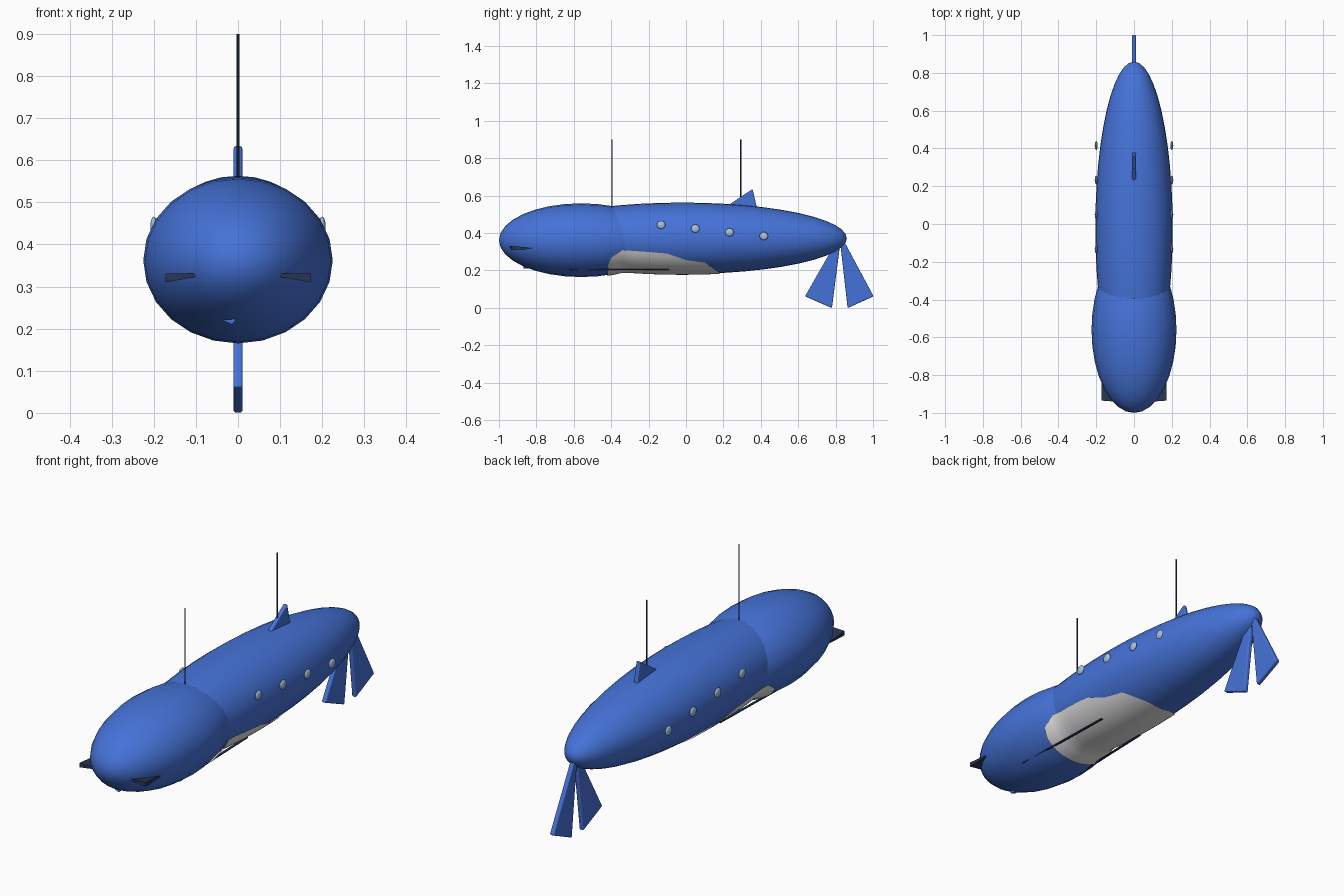
import bpy, bmesh, math

if "Cube" in bpy.data.objects:
    bpy.data.objects.remove(bpy.data.objects["Cube"])


def material(name, rgb):
    m = bpy.data.materials.new(name)
    m.diffuse_color = (*rgb, 1)
    m.use_nodes = True
    m.node_tree.nodes["Principled BSDF"].inputs["Base Color"].default_value = m.diffuse_color
    return m


BLUE = material("blue", (0.06, 0.17, 0.69))
WHITE = material("white", (0.85, 0.85, 0.85))
GLASS = material("pale blue glass", (0.40, 0.54, 0.75))
NAVY = material("dark navy", (0.022, 0.036, 0.085))


def make(name, bm, mat, smooth=False):
    bmesh.ops.recalc_face_normals(bm, faces=bm.faces)
    me = bpy.data.meshes.new(name)
    bm.to_mesh(me)
    bm.free()
    me.materials.append(mat)
    for p in me.polygons:
        p.use_smooth = smooth
    ob = bpy.data.objects.new(name, me)
    bpy.context.collection.objects.link(ob)
    return ob


def ellipsoid(name, c, r, mat, seg, rings, axis="y"):
    # sphere with its poles along the chosen axis
    bm = bmesh.new()
    bmesh.ops.create_uvsphere(bm, u_segments=seg, v_segments=rings, radius=1)
    for v in bm.verts:
        x, y, z = v.co
        p = (x, z, y) if axis == "y" else (z, x, y)
        v.co = [c[i] + r[i] * p[i] for i in range(3)]
    return make(name, bm, mat, True)


def plate(name, pts, half, mat, bevel=0.0):
    # side profile (y, z) given thickness along x
    bm = bmesh.new()
    f = bm.faces.new([bm.verts.new((-half, y, z)) for y, z in pts])
    r = bmesh.ops.extrude_face_region(bm, geom=[f])
    vs = [g for g in r["geom"] if isinstance(g, bmesh.types.BMVert)]
    bmesh.ops.translate(bm, vec=(2 * half, 0, 0), verts=vs)
    ob = make(name, bm, mat)
    if bevel:
        b = ob.modifiers.new("bevel", "BEVEL")
        b.width = bevel
        b.segments = 3
    return ob


def prism(name, top, bot, mat):
    # closed solid between two matching point loops
    bm = bmesh.new()
    t, b = [[bm.verts.new(p) for p in loop] for loop in (top, bot)]
    bm.faces.new(t)
    bm.faces.new(b[::-1])
    for i in range(len(t)):
        j = (i + 1) % len(t)
        bm.faces.new((t[i], b[i], b[j], t[j]))
    return make(name, bm, mat)


# hull: centre and radii of nose and main body
HEAD = ((0, -0.56, 0.362), (0.225, 0.44, 0.197))
BODY = ((0, -0.02, 0.372), (0.205, 0.88, 0.191))
ellipsoid("nose_section", *HEAD, BLUE, 24, 16)
ellipsoid("main_hull", *BODY, BLUE, 32, 24)

# white belly: thin patch following the hull, edge height set by a short profile
EDGE = [(-0.42, 0.20), (-0.415, 0.235), (-0.40, 0.27), (-0.34, 0.31), (-0.22, 0.302),
        (-0.10, 0.292), (0.0, 0.258), (0.10, 0.245), (0.15, 0.212), (0.18, 0.192)]


def section(y):
    best = None
    for c, r in (HEAD, BODY):
        k = math.sqrt(max(0, 1 - ((y - c[1]) / r[1]) ** 2))
        s = (r[0] * k, r[2] * k, c[2])
        if best is None or s[0] > best[0]:
            best = s
    return best


bm = bmesh.new()
rows, N = [], 24
stations = []
for (y0, z0), (y1, z1) in zip(EDGE, EDGE[1:]):
    stations += [(y0 + (y1 - y0) * t / 3, z0 + (z1 - z0) * t / 3) for t in range(3)]
stations.append(EDGE[-1])
for y, zt in stations:
    a, c, zc = section(y)
    phi = math.acos(max(-1, min(0.999, (zc - zt) / c)))
    row = []
    for j in range(N + 1):
        t = phi * (2 * j / N - 1)
        row.append(bm.verts.new(((a + 0.004) * math.sin(t), y, zc - (c + 0.004) * math.cos(t))))
    rows.append(row)
for r0, r1 in zip(rows, rows[1:]):
    for j in range(N):
        bm.faces.new((r0[j], r0[j + 1], r1[j + 1], r1[j]))
make("belly_patch", bm, WHITE, True)

# parts on both sides
for s, side in ((1, "right"), (-1, "left")):
    for i in range(4):
        ellipsoid(f"porthole_{side}_{i + 1}", (s * 0.2, -0.133 + 0.183 * i, 0.444 - 0.02 * i),
                  (0.008, 0.023, 0.022), GLASS, 16, 8, "x")
    # thin line along the belly
    line = [[(s * x, y, z) for x, y in ((0.12, -0.62), (0.131, -0.62), (0.116, -0.09), (0.105, -0.09))]
            for z in (0.207, 0.203)]
    prism(f"belly_line_{side}", *line, NAVY)
    # nose fin: thin triangular wedge
    top = [(0.10, -0.94, 0.331), (0.172, -0.935, 0.331), (0.172, -0.82, 0.321)]
    bot = [(0.10, -0.94, 0.323), (0.172, -0.935, 0.310), (0.172, -0.82, 0.315)]
    prism(f"nose_fin_{side}", *[[(s * x, y, z) for x, y, z in p] for p in (top, bot)], NAVY)

# small chin tab
chin = [[(x, y, z) for x, z in ((-0.038, 0.221), (-0.004, 0.223), (-0.014, 0.210))] for y in (-0.87, -0.80)]
prism("chin_tab", *chin, BLUE)

# dorsal fin and tail fins
plate("dorsal_fin", [(0.22, 0.545), (0.356, 0.636), (0.38, 0.53)], 0.0105, BLUE, 0.006)
plate("tail_fin_front", [(0.812, 0.37), (0.636, 0.062), (0.78, -0.001), (0.828, 0.37)], 0.011, BLUE, 0.006)
plate("tail_fin_rear", [(0.822, 0.37), (0.864, -0.001), (1.003, 0.062), (0.838, 0.37)], 0.011, BLUE, 0.006)

# antennas
for name, y in (("front_antenna", -0.395), ("rear_antenna", 0.293)):
    bm = bmesh.new()
    bmesh.ops.create_cone(bm, cap_ends=True, segments=8, radius1=0.003, radius2=0.003, depth=0.4)
    bmesh.ops.translate(bm, vec=(0, y, 0.7), verts=bm.verts)
    make(name, bm, NAVY, False)
